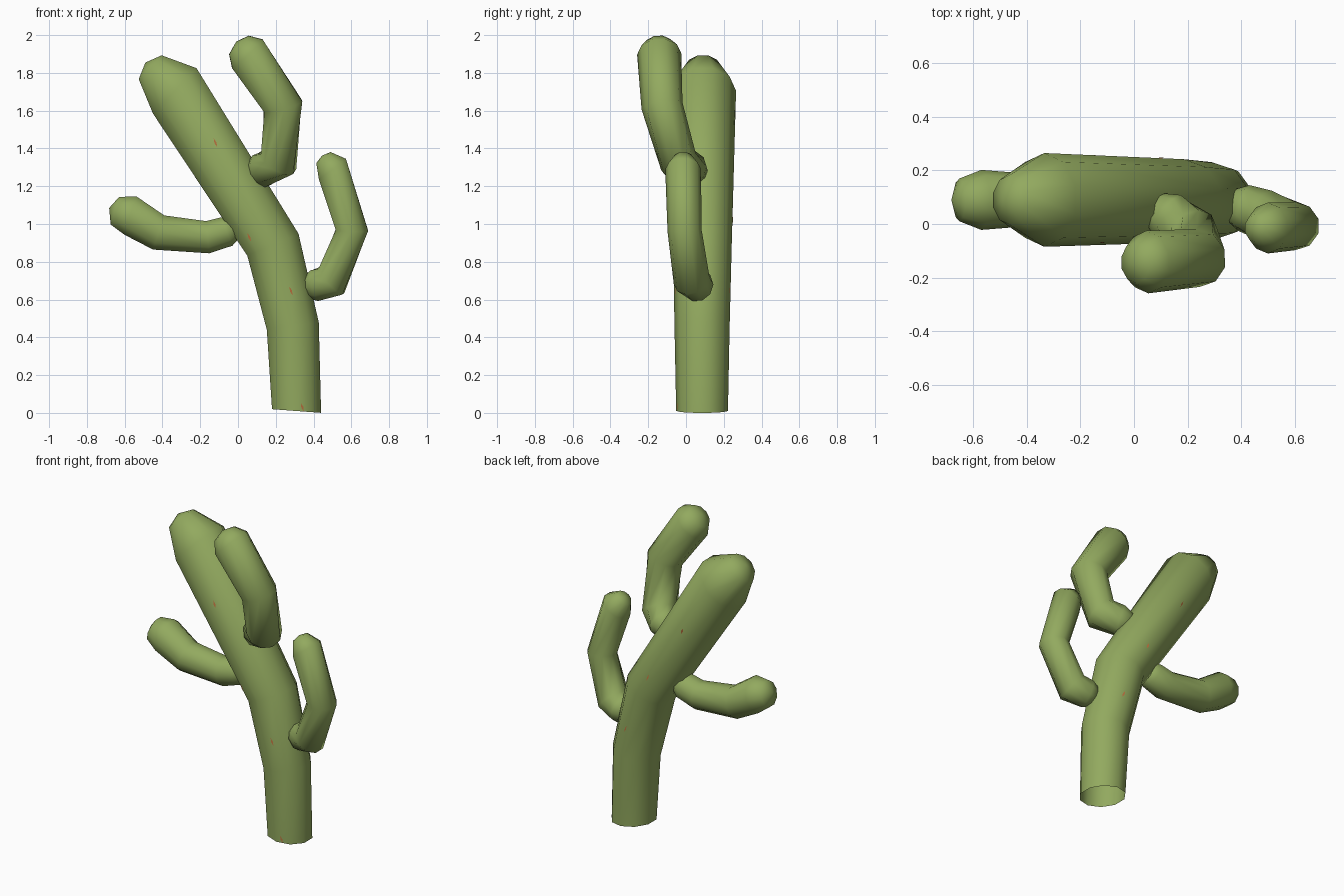
import bpy, bmesh, math
from mathutils import Vector
from mathutils.bvhtree import BVHTree

if "Cube" in bpy.data.objects:
    bpy.data.objects.remove(bpy.data.objects["Cube"])

SIDES = 10


def material(name, rgb):
    m = bpy.data.materials.new(name)
    m.diffuse_color = (*rgb, 1)
    m.use_nodes = True
    m.node_tree.nodes["Principled BSDF"].inputs["Base Color"].default_value = m.diffuse_color
    return m


green = material("cactus green", (0.29, 0.40, 0.115))
orange = material("spine orange", (0.50, 0.17, 0.05))


def add_object(name, bm, mat, smooth):
    me = bpy.data.meshes.new(name)
    bm.to_mesh(me)
    bm.free()
    me.materials.append(mat)
    for p in me.polygons:
        p.use_smooth = smooth
    ob = bpy.data.objects.new(name, me)
    bpy.context.collection.objects.link(ob)
    return ob


def limb(name, path, tip, root=None, base_normal=None):
    """Tube through (x, y, z, radius) rings; closed to points at tip and root."""
    bm = bmesh.new()
    pts = [Vector(p[:3]) for p in path]
    rings = []
    for i, p in enumerate(pts):
        a = (p - pts[i - 1]).normalized() if i else None
        b = (pts[i + 1] - p).normalized() if i < len(pts) - 1 else None
        n = (a + b) if a and b else (a or b)
        if i == len(pts) - 2:
            n = b                      # the end cap sets the last full ring
        if i == 0 and base_normal:
            n = Vector(base_normal)
        n.normalize()
        u = Vector((0, 1, 0))
        u = (u - n * u.dot(n)).normalized()
        v = n.cross(u)
        r = path[i][3]
        rings.append([bm.verts.new(p + r * (u * math.cos(t) + v * math.sin(t)))
                      for t in (2 * math.pi * k / SIDES for k in range(SIDES))])
    for lo, hi in zip(rings, rings[1:]):
        for k in range(SIDES):
            j = (k + 1) % SIDES
            bm.faces.new((lo[k], lo[j], hi[j], hi[k]))
    t = bm.verts.new(tip)
    for k in range(SIDES):
        bm.faces.new((rings[-1][k], rings[-1][(k + 1) % SIDES], t))
    if root:
        t = bm.verts.new(root)
        for k in range(SIDES):
            bm.faces.new((rings[0][(k + 1) % SIDES], rings[0][k], t))
    return add_object(name, bm, green, True)


# Leaning trunk, open at the bottom
trunk = limb("trunk", [
    (0.31, 0.085, 0.01, 0.137), (0.29, 0.085, 0.46, 0.146),
    (0.185, 0.087, 0.89, 0.155), (-0.335, 0.09, 1.705, 0.175),
    (-0.465, 0.09, 1.83, 0.092)], (-0.49, 0.09, 1.855), base_normal=(0.02, 0, 0.27))

# Three bent arms
limb("left_arm", [
    (-0.01, 0.09, 0.985, 0.06), (-0.06, 0.09, 0.96, 0.085), (-0.16, 0.09, 0.93, 0.09),
    (-0.42, 0.09, 0.955, 0.10), (-0.57, 0.09, 1.045, 0.112),
    (-0.652, 0.09, 1.07, 0.08)], (-0.682, 0.09, 1.085), (0.01, 0.09, 0.99))
limb("upper_arm", [
    (0.075, 0.065, 1.27, 0.06), (0.125, 0.03, 1.285, 0.095), (0.215, -0.04, 1.33, 0.105),
    (0.238, -0.127, 1.625, 0.11), (0.05, -0.142, 1.90, 0.117),
    (0.005, -0.145, 1.947, 0.075)], (-0.01, -0.145, 1.965), (0.06, 0.075, 1.265))
limb("right_arm", [
    (0.36, 0.07, 0.665, 0.06), (0.41, 0.06, 0.675, 0.088), (0.495, 0.03, 0.70, 0.098),
    (0.603, -0.008, 0.967, 0.09), (0.50, -0.015, 1.29, 0.095),
    (0.452, -0.015, 1.352, 0.05)], (0.445, -0.015, 1.362), (0.345, 0.075, 0.66))

# Tiny spine marks lying on the trunk, found by casting rays from front and back
dg = bpy.context.evaluated_depsgraph_get()
tree = BVHTree.FromObject(trunk, dg)
bm = bmesh.new()
marks = [(-0.12, -1, 1.43), (0.28, -1, 0.645), (0.06, -1, 0.93), (0.34, -1, 0.03),
         (-0.15, 1, 1.40), (0.10, 1, 1.03), (0.27, 1, 0.65)]
for x, y, z in marks:
    hit, n, _, _ = tree.ray_cast(Vector((x, y, z)), Vector((0, -y, 0)))
    if hit is None:
        continue
    if n.y * y < 0:
        n = -n
    along = Vector((-0.4, 0, 1))
    along = (along - n * along.dot(n)).normalized() * 0.025
    side = n.cross(along).normalized() * 0.006
    c = hit + n * 0.002
    bm.faces.new([bm.verts.new(c + d) for d in (-along, side, along, -side)])
add_object("spine_marks", bm, orange, False)
